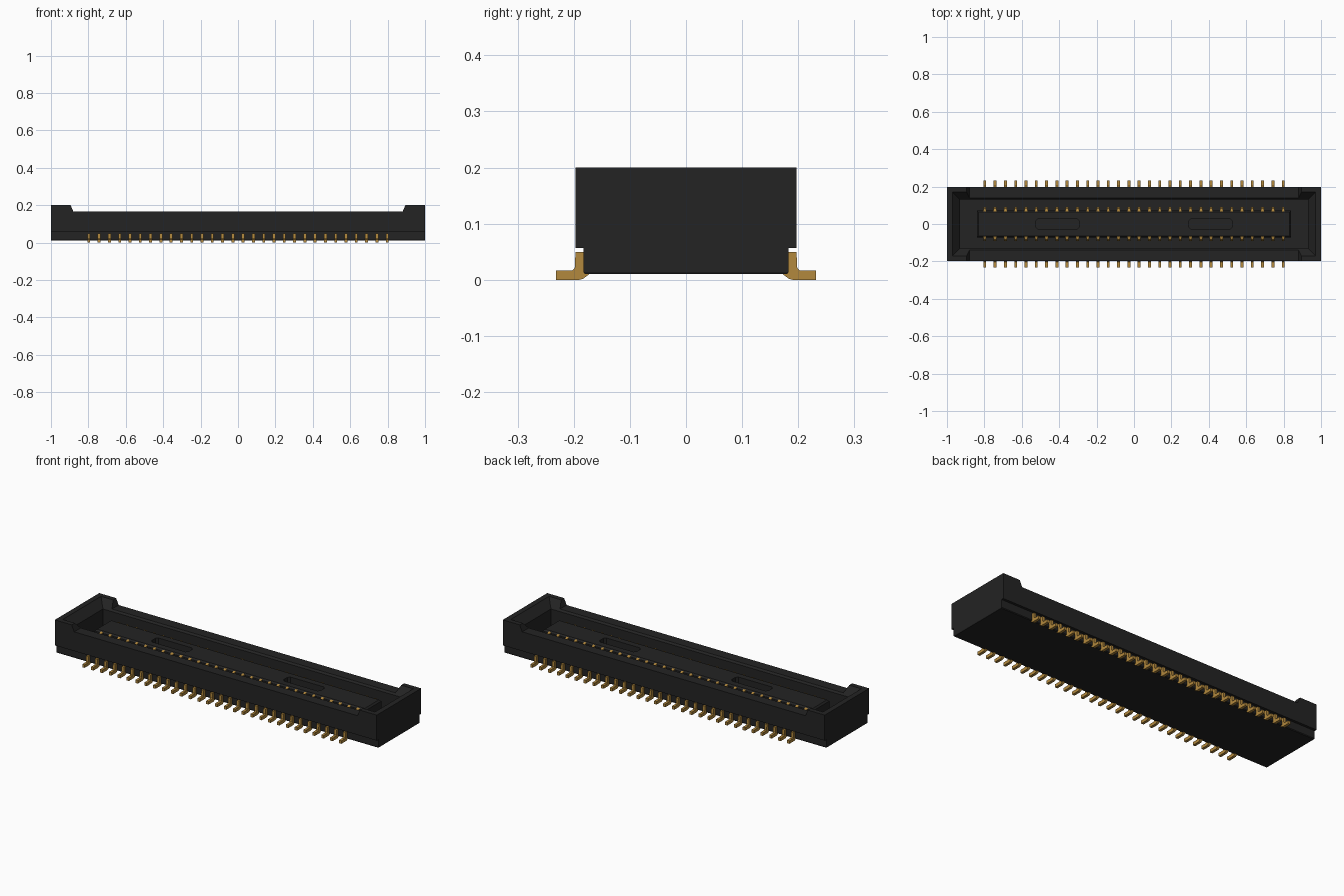
import bpy, bmesh

if "Cube" in bpy.data.objects:
    bpy.data.objects.remove(bpy.data.objects["Cube"])

def material(name, rgb):
    m = bpy.data.materials.new(name)
    m.diffuse_color = (*rgb, 1)
    m.use_nodes = True
    m.node_tree.nodes["Principled BSDF"].inputs["Base Color"].default_value = m.diffuse_color
    return m

BLACK = material("black plastic", (0.017, 0.017, 0.017))
GOLD = material("gold metal", (0.45, 0.25, 0.047))

def finish(name, bm, mat):
    bmesh.ops.recalc_face_normals(bm, faces=bm.faces)
    me = bpy.data.meshes.new(name)
    bm.to_mesh(me)
    bm.free()
    ob = bpy.data.objects.new(name, me)
    bpy.context.collection.objects.link(ob)
    me.materials.append(mat)
    return ob

def extrude(bm, points, vec):
    """Prism from a closed loop of 3D points."""
    f = bm.faces.new([bm.verts.new(p) for p in points])
    r = bmesh.ops.extrude_face_region(bm, geom=[f])
    verts = [v for v in r["geom"] if isinstance(v, bmesh.types.BMVert)]
    bmesh.ops.translate(bm, verts=verts, vec=vec)

def frustum(bm, levels):
    """Stack of rectangles (half x, half y, z) joined into a solid."""
    rings = [[bm.verts.new((sx * x, sy * y, z)) for sx, sy in
              ((-1, -1), (1, -1), (1, 1), (-1, 1))] for x, y, z in levels]
    bm.faces.new(rings[0])
    bm.faces.new(rings[-1])
    for a, b in zip(rings, rings[1:]):
        for i in range(4):
            j = (i + 1) % 4
            bm.faces.new((a[i], a[j], b[j], b[i]))

def cut(ob, cutter):
    """Subtract the cutter and bake the result."""
    mod = ob.modifiers.new("cut", "BOOLEAN")
    mod.operation = "DIFFERENCE"
    mod.solver = "EXACT"
    mod.object = cutter
    bpy.context.view_layer.update()
    dg = bpy.context.evaluated_depsgraph_get()
    new = bpy.data.meshes.new_from_object(ob.evaluated_get(dg))
    ob.modifiers.clear()
    ob.data = new
    bpy.data.objects.remove(cutter)

# Housing with raised ends
bm = bmesh.new()
half = [(1, 0.057), (1, 0.2), (0.895, 0.2), (0.88, 0.165)]
prof = half + [(-x, z) for x, z in reversed(half)]
extrude(bm, [(x, -0.197, z) for x, z in prof], (0, 0.394, 0))
housing = finish("housing", bm, BLACK)

# Narrower base, its bottom closing the cavity
bm = bmesh.new()
frustum(bm, [(0.998, 0.18, 0.01), (1, 0.183, 0.014), (1, 0.183, 0.06)])
base = finish("base", bm, BLACK)

# Cavity with funnel-shaped mouth
for ob in (housing, base):
    bm = bmesh.new()
    frustum(bm, [(0.93, 0.13, 0.04), (0.93, 0.13, 0.155),
                 (0.97, 0.17, 0.2), (0.97, 0.17, 0.25)])
    cut(ob, finish("cavity_cutter", bm, BLACK))

# Centre tongue with chamfered rim and two rounded slots
bm = bmesh.new()
frustum(bm, [(0.84, 0.072, 0.035), (0.84, 0.072, 0.133), (0.832, 0.064, 0.142)])
tongue = finish("tongue", bm, BLACK)
for s in (-1, 1):
    bm = bmesh.new()
    c, w, h, r = s * 0.41, 0.115, 0.029, 0.012
    loop = [(-w, -h + r), (-w + r, -h), (w - r, -h), (w, -h + r),
            (w, h - r), (w - r, h), (-w + r, h), (-w, h - r)]
    extrude(bm, [(c + x, y, 0.09) for x, y in loop], (0, 0, 0.1))
    cut(tongue, finish("slot_cutter", bm, BLACK))

# Two mirrored rows of 30 solder legs and inner contacts
COUNT, PITCH, WIDTH = 30, 0.055, 0.015
LEG = [(0.17, 0.05), (0.17, 0.012), (0.183, 0.002), (0.190, 0), (0.232, 0),
       (0.232, 0.017), (0.202, 0.017), (0.198, 0.022), (0.197, 0.05)]
CONTACT = [(0.068, 0.036), (0.086, 0.036), (0.09, 0.12), (0.084, 0.134), (0.068, 0.138)]
for side, label in ((-1, "front"), (1, "back")):
    for name, shape in (("solder_legs", LEG), ("contacts", CONTACT)):
        bm = bmesh.new()
        for i in range(COUNT):
            x = (i - (COUNT - 1) / 2) * PITCH - WIDTH / 2
            extrude(bm, [(x, side * y, z) for y, z in shape], (WIDTH, 0, 0))
        finish(f"{label}_{name}", bm, GOLD)
